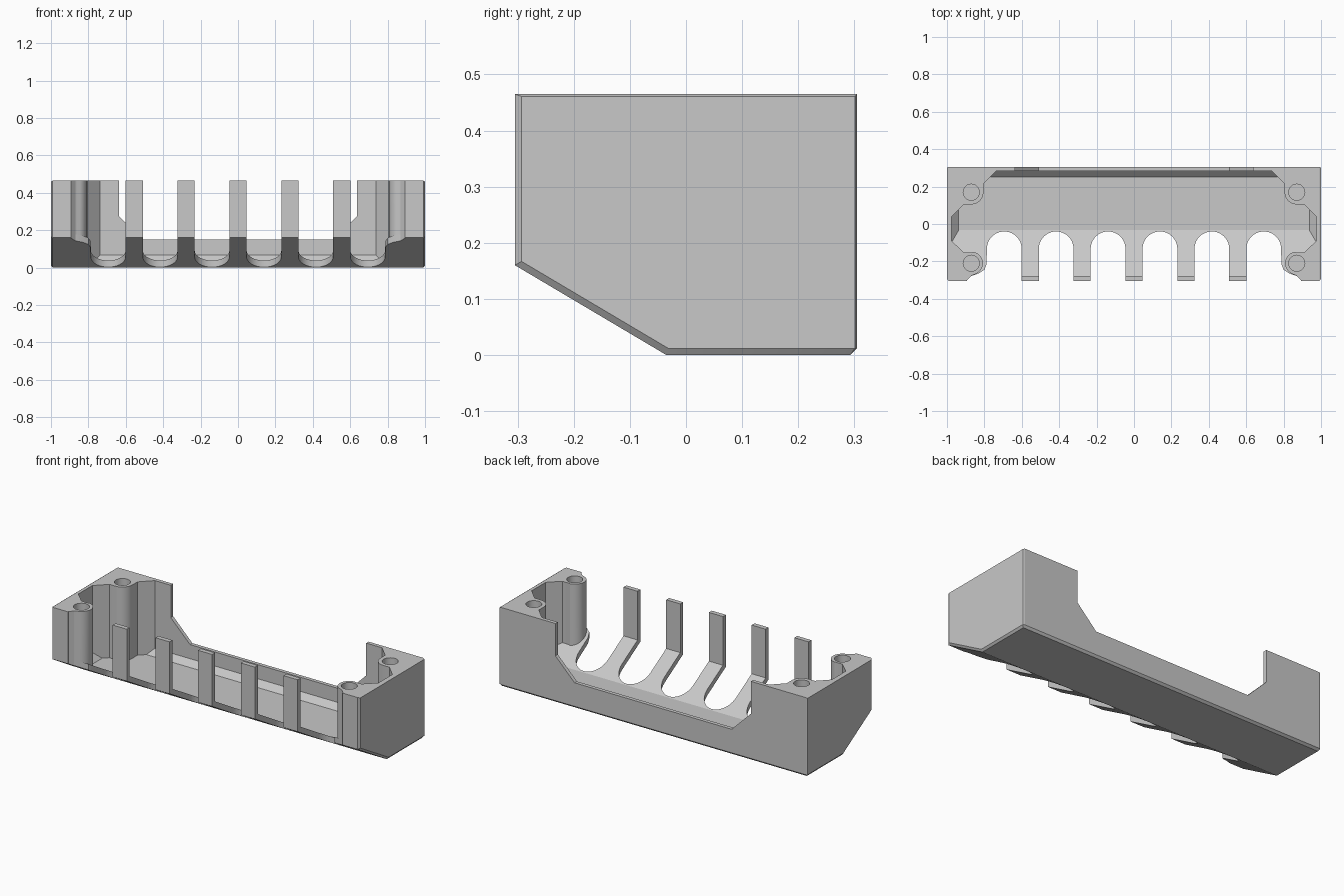
import bpy, bmesh, math
from mathutils import Vector

if "Cube" in bpy.data.objects:
    bpy.data.objects.remove(bpy.data.objects["Cube"])

grey = bpy.data.materials.new("light grey plastic")
grey.use_nodes = True
grey.diffuse_color = (0.58, 0.58, 0.58, 1)
grey.node_tree.nodes["Principled BSDF"].inputs["Base Color"].default_value = (0.58, 0.58, 0.58, 1)


def prism(name, points, axis, lo, hi):
    """Extrude a flat outline along one axis from lo to hi."""
    place = {"x": lambda p, d: (d, p[0], p[1]),
             "y": lambda p, d: (p[0], d, p[1]),
             "z": lambda p, d: (p[0], p[1], d)}[axis]
    bm = bmesh.new()
    face = bm.faces.new([bm.verts.new(place(p, lo)) for p in points])
    out = bmesh.ops.extrude_face_region(bm, geom=[face])
    moved = [v for v in out["geom"] if isinstance(v, bmesh.types.BMVert)]
    shift = Vector(place((0, 0), hi - lo))
    bmesh.ops.translate(bm, verts=moved, vec=shift)
    bmesh.ops.recalc_face_normals(bm, faces=bm.faces)
    mesh = bpy.data.meshes.new(name)
    bm.to_mesh(mesh)
    bm.free()
    mesh.materials.append(grey)
    obj = bpy.data.objects.new(name, mesh)
    bpy.context.collection.objects.link(obj)
    return obj


def apply(obj, mod):
    bpy.context.view_layer.objects.active = obj
    bpy.ops.object.modifier_apply(modifier=mod.name)


def combine(obj, tool, operation="DIFFERENCE"):
    mod = obj.modifiers.new("cut", "BOOLEAN")
    mod.operation, mod.solver, mod.object = operation, "EXACT", tool
    apply(obj, mod)
    bpy.data.objects.remove(tool)


def arc(cx, cy, r, start, end, steps=12):
    angles = [math.radians(start + (end - start) * i / steps) for i in range(steps + 1)]
    return [(cx + r * math.cos(a), cy + r * math.sin(a)) for a in angles]


def mirrored(half):
    """Complete a right-hand outline with its left-hand copy."""
    return half + [(-x, y) for x, y in reversed(half)]


TOP, BACK, WIDE = 0.465, 0.305, 1.0
POST_X, POST_Y = 0.87, (0.17, -0.21)

# Solid outer body with a sloping lower front
body = prism("tray_body", [(-BACK, TOP), (BACK, TOP), (BACK, 0), (-0.035, 0), (-BACK, 0.16)],
             "x", -WIDE, WIDE)
weights = body.data.attributes.new("bevel_weight_edge", "FLOAT", "EDGE")
for edge in body.data.edges:
    a, b = [body.data.vertices[i].co for i in edge.vertices]
    mid = (a + b) / 2
    on_side = abs(mid.x) > 0.9
    if on_side:
        fine = mid.z > 0.4 or mid.y > 0.3
        weights.data[edge.index].value = 0.35 if fine else 1.0
    elif mid.z < 0.01 and mid.y > 0.2:
        weights.data[edge.index].value = 1.0
bevel = body.modifiers.new("edge_chamfer", "BEVEL")
bevel.limit_method, bevel.width, bevel.segments = "WEIGHT", 0.012, 1
apply(body, bevel)

# Cavity: plan outline wrapping round the four screw posts
half = [(0.738, 0.283), (0.805, 0.216)]
half += arc(POST_X, POST_Y[0], 0.065, 180, 270)
half += [(0.91, 0.105), (0.975, 0.04), (0.975, -0.09), (0.91, -0.152), (POST_X, -0.152)]
half += arc(POST_X, POST_Y[1], 0.062, 100, 260)
half += [(0.89, -0.29), (0.90, -0.4)]
cavity = prism("cavity", mirrored(half), "z", -0.1, 0.6)

# Limit it by the inner floor profile, with chamfered back and side edges
floor = 0.034
combine(cavity, prism("inner_profile", [
    (-0.278, 0.7), (0.4, 0.7), (0.4, 0.185), (0.25, floor), (-0.033, floor),
    (-0.278, 0.179)], "x", -1.2, 1.2), "INTERSECT")
combine(cavity, prism("side_profile", mirrored([
    (0.935, floor - 0.002), (1.1, floor + 0.163), (1.1, 0.8)]), "y", -0.6, 0.6), "INTERSECT")
combine(body, cavity)

# Round-ended slots that leave the front fingers standing
pitch, radius, slot_y = 0.2775, 0.093, -0.133
for i in range(4):
    x = (i - 1.5) * pitch
    combine(body, prism("slot", [(x + radius, -0.4)] + arc(x, slot_y, radius, 0, 180, 20)
                        + [(x - radius, -0.4)], "z", -0.1, 0.6))

# Outer slots flare round the front posts
for side in (-1, 1):
    outline = [(0.9, -0.4), (0.892, -0.3), (0.87, -0.278), (0.83, -0.264), (0.8, -0.245),
               (0.788, -0.215)]
    outline += arc(2.5 * pitch, slot_y, radius, 0, 180, 20) + [(2.5 * pitch - radius, -0.4)]
    combine(body, prism("outer_slot", [(side * x, y) for x, y in outline], "z", -0.1, 0.6))

# Wide notch in the back wall
combine(body, prism("back_notch", mirrored([(0.51, 0.15), (0.635, 0.275), (0.635, 0.6)]),
                    "y", 0.2, 0.4))

# Screw holes in the posts
for side in (-1, 1):
    for y in POST_Y:
        combine(body, prism("screw_hole", arc(side * POST_X, y, 0.043, 0, 345, 23),
                            "z", 0.2, 0.6))

bpy.ops.object.select_all(action="DESELECT")
body.select_set(True)
bpy.context.view_layer.objects.active = body
bpy.ops.object.shade_smooth_by_angle(angle=math.radians(25))
